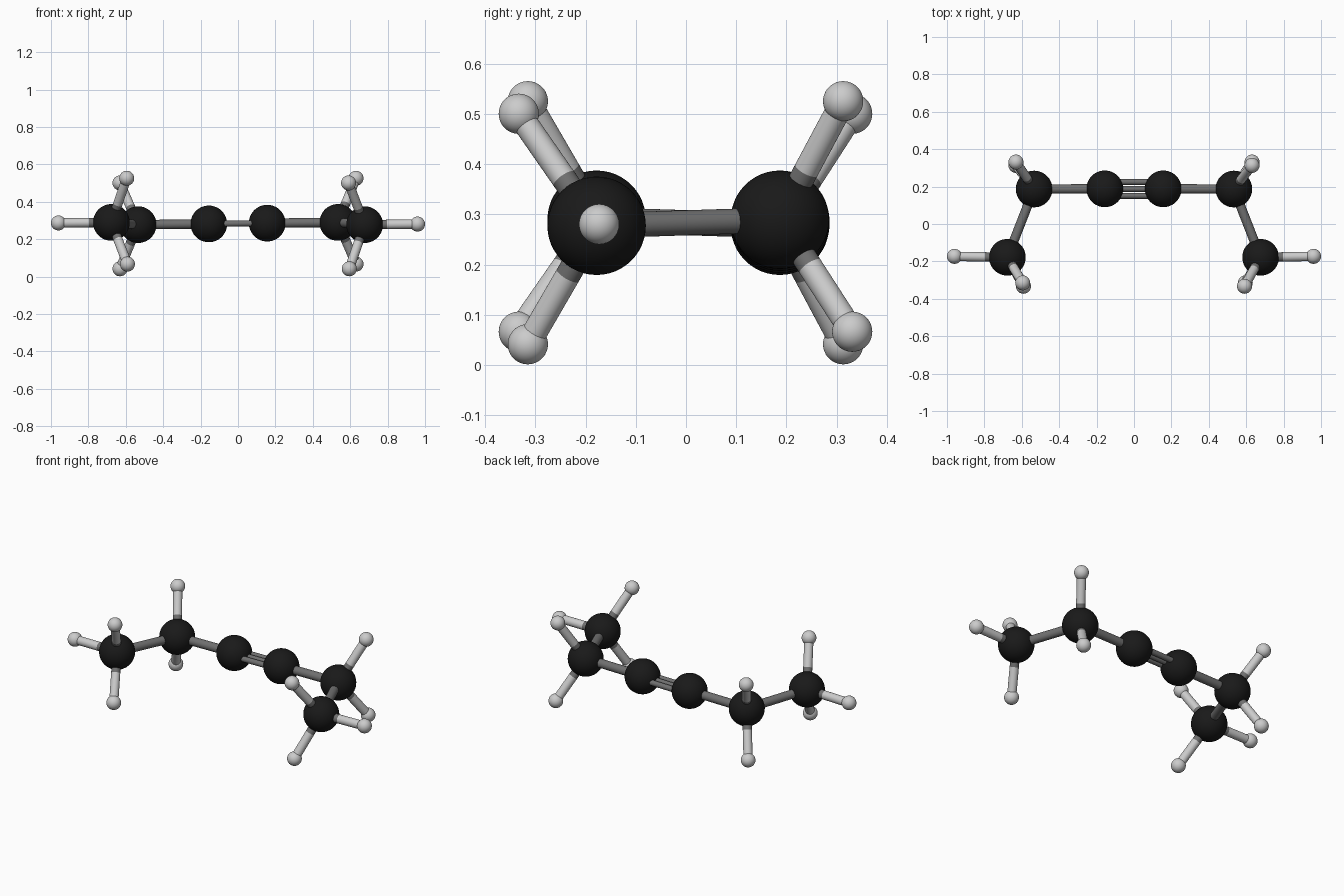
import bpy
from mathutils import Vector

if "Cube" in bpy.data.objects:
    bpy.data.objects.remove(bpy.data.objects["Cube"])

ZC = 0.2835  # height of the model's two-fold axis


def material(name, v):
    m = bpy.data.materials.new(name)
    m.diffuse_color = (v, v, v, 1)
    m.use_nodes = True
    m.node_tree.nodes["Principled BSDF"].inputs["Base Color"].default_value = m.diffuse_color
    return m


BLACK = material("carbon_black", 0.01)
DARK = material("bond_dark_grey", 0.16)
LIGHT = material("hydrogen_light_grey", 0.6)


def finish(name, mat):
    ob = bpy.context.object
    ob.name = name
    ob.data.materials.append(mat)
    bpy.ops.object.shade_smooth_by_angle()


def ball(name, p, r, mat):
    bpy.ops.mesh.primitive_uv_sphere_add(segments=48, ring_count=24, radius=r, location=p)
    finish(name, mat)


def rod(name, a, b, r, mat):
    d = b - a
    bpy.ops.mesh.primitive_cylinder_add(vertices=32, radius=r, depth=d.length, location=(a + b) / 2,
                                        rotation=d.to_track_quat('Z', 'Y').to_euler())
    finish(name, mat)


# Right half, z measured from the axis; the left half is turned 180 degrees about y
CARBONS = {
    "inner": Vector((0.156, 0.188, 0.002)),
    "middle": Vector((0.534, 0.187, 0.006)),
    "end": Vector((0.677, -0.178, -0.006)),
}
HYDROGENS = [
    ("middle", Vector((0.631, 0.313, 0.242))),
    ("middle", Vector((0.631, 0.331, -0.217))),
    ("end", Vector((0.591, -0.333, 0.217))),
    ("end", Vector((0.595, -0.315, -0.242))),
    ("end", Vector((0.960, -0.173, -0.003))),
]

for side, s in (("right", 1), ("left", -1)):
    def place(p):
        return Vector((s * p.x, p.y, ZC + s * p.z))

    # Carbon balls and the single bonds between them
    C = {k: place(p) for k, p in CARBONS.items()}
    for k, p in C.items():
        ball(f"carbon_{k}_{side}", p, 0.098, BLACK)
    rod(f"chain_bond_inner_{side}", C["inner"], C["middle"], 0.025, DARK)
    rod(f"chain_bond_outer_{side}", C["middle"], C["end"], 0.025, DARK)

    # Hydrogen balls with two-tone bonds
    for i, (k, h) in enumerate(HYDROGENS):
        h = place(h)
        split = C[k].lerp(h, 0.42)
        ball(f"hydrogen_{i}_{side}", h, 0.040, LIGHT)
        rod(f"hydrogen_bond_dark_{i}_{side}", C[k], split, 0.025, DARK)
        rod(f"hydrogen_bond_light_{i}_{side}", split, h, 0.025, LIGHT)

# Triple bond in the centre
a = CARBONS["inner"]
for i in (-1, 0, 1):
    y = a.y + i * 0.037
    rod(f"triple_bond_{i + 2}", Vector((-a.x, y, ZC - a.z)), Vector((a.x, y, ZC + a.z)), 0.016, DARK)
